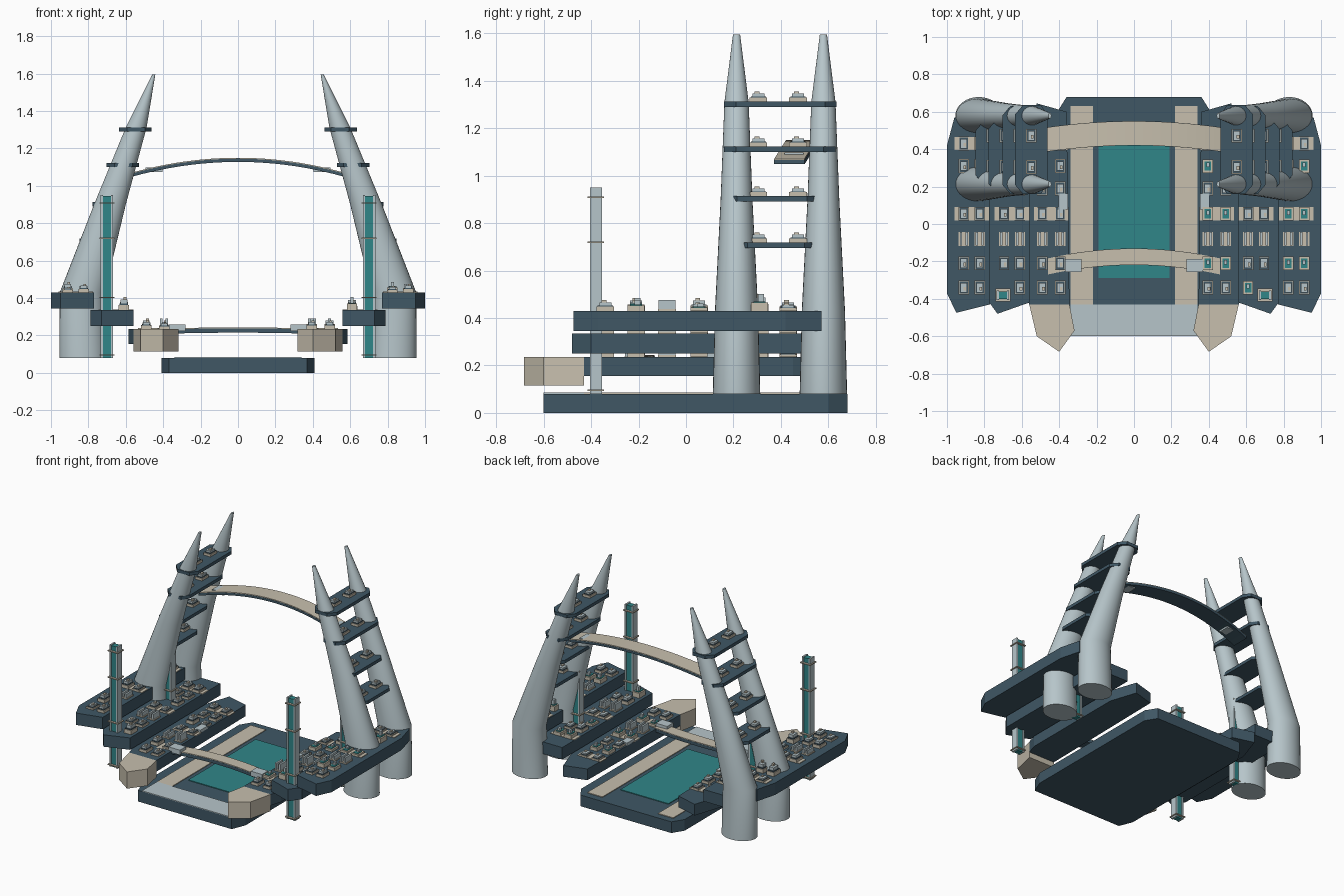
import bpy, bmesh, math, random
from mathutils import Vector, Matrix

if "Cube" in bpy.data.objects:
    bpy.data.objects.remove(bpy.data.objects["Cube"])

random.seed(4)


def material(name, rgb):
    m = bpy.data.materials.new(name)
    m.diffuse_color = (*rgb, 1)
    m.use_nodes = True
    m.node_tree.nodes["Principled BSDF"].inputs["Base Color"].default_value = m.diffuse_color
    return m


SLATE = material("slate", (0.05, 0.095, 0.13))
CREAM = material("cream", (0.57, 0.52, 0.42))
PALE = material("pale_metal", (0.47, 0.56, 0.59))
TEAL = material("teal", (0.03, 0.24, 0.25))


def finish(name, bm, mat):
    bmesh.ops.recalc_face_normals(bm, faces=bm.faces)
    me = bpy.data.meshes.new(name)
    bm.to_mesh(me)
    bm.free()
    ob = bpy.data.objects.new(name, me)
    bpy.context.collection.objects.link(ob)
    me.materials.append(mat)
    return ob


def add_box(bm, x, y, z, sx, sy, sz):
    """Box centred in x and y, resting on z."""
    mat = Matrix.Translation((x, y, z + sz / 2)) @ Matrix.Diagonal((sx, sy, sz, 1))
    bmesh.ops.create_cube(bm, size=1, matrix=mat)


def box(name, mat, *dims):
    bm = bmesh.new()
    add_box(bm, *dims)
    return finish(name, bm, mat)


def loft(name, rings, mat):
    """Skin closed rings of points and cap both ends."""
    bm = bmesh.new()
    rows = [[bm.verts.new(p) for p in r] for r in rings]
    n = len(rows[0])
    for a, b in zip(rows, rows[1:]):
        for i in range(n):
            bm.faces.new((a[i], a[(i + 1) % n], b[(i + 1) % n], b[i]))
    bm.faces.new(rows[0])
    bm.faces.new(rows[-1])
    return finish(name, bm, mat)


def prism(name, outline, z0, z1, mat, side=1):
    return loft(name, [[(x * side, y, z) for x, y in outline] for z in (z0, z1)], mat)


def bridge(name, half, yc, dy, width, zc, dz, thick):
    """Arched ribbon with a dark body and a light deck."""
    for part, lo, hi, w, mat in (("body", -thick, -0.005, width, SLATE),
                                 ("deck", -0.005, 0, width * 0.98, CREAM)):
        rings = []
        for i in range(25):
            t = i / 12 - 1
            y, z = yc - dy * t * t, zc - dz * t * t
            rings.append([(half * t, y + a * w / 2, z + b)
                          for a, b in ((-1, lo), (1, lo), (1, hi), (-1, hi))])
        loft(f"{name}_{part}", rings, mat)


# Base slab, pool and walkways
prism("base_slab", [(-.36, .68), (.36, .68), (.41, .6), (.41, -.5), (.37, -.6),
                    (-.37, -.6), (-.41, -.5), (-.41, .6)], 0, .08, SLATE)
box("front_apron", PALE, 0, -.515, .078, .68, .17, .007)
box("pool", TEAL, 0, .09, .078, .38, .76, .007)
for s in (-1, 1):
    box("pool_walkway", CREAM, s * .28, .1, .078, .12, 1.06, .007)

# Bridges
bridge("high_bridge", .57, .485, .05, .13, 1.15, .08, .022)
bridge("low_bridge", .46, -.175, .052, .088, .243, .008, .028)

# City blocks are gathered into one mesh per colour
city = {m.name: (bmesh.new(), m) for m in (SLATE, CREAM, PALE, TEAL)}


def put(mat, *dims):
    add_box(city[mat.name][0], *dims)


def building(x, y, z, h, kind):
    if kind == 0:      # twin slabs
        put(CREAM, x, y, z, .055, .075, .008)
        for d in (-.015, .015):
            put(PALE, x + d, y, z, .013, .072, h)
    elif kind == 1:    # courtyard with a teal core
        put(CREAM, x, y, z, .055, .072, h * .5)
        put(TEAL, x, y, z, .034, .05, h * .5 + .004)
        put(PALE, x, y + .006, z, .016, .024, h)
    else:              # stepped block
        put(CREAM, x, y, z, .056, .074, h * .4)
        put(SLATE, x, y, z, .046, .064, h * .5)
        put(PALE, x, y, z, .036, .05, h * .8)
        put(CREAM, x + .006, y - .006, z, .014, .02, h)


# Terraces: outline, bottom, top, building columns
TIERS = [
    ("lower_terrace", [(.345, -.43), (.56, -.43), (.585, -.35), (.585, .45),
                       (.52, .645), (.36, .6)], .155, .235, (.395, .49), .57),
    ("middle_terrace", [(.56, -.42), (.73, -.48), (.788, -.4), (.788, .55),
                        (.74, .6), (.56, .6)], .25, .335, (.61, .695), .775),
    ("upper_terrace", [(.77, -.43), (.95, -.475), (1, -.37), (1, .42),
                       (.96, .57), (.77, .57)], .345, .43, (.825, .91), .985),
]
ROWS = (-.34, -.21, -.08, .055, .19, .31, .43)

for s in (-1, 1):
    for t, (name, outline, z0, z1, cols, edge) in enumerate(TIERS):
        prism(name, outline, z0, z1, SLATE, s)
        mid = sum(cols) / 2
        for y in (.055, .43):   # light cross streets
            put(CREAM, s * mid, y, z1 - .002, .185, .07, .006)
        for r, y in enumerate(ROWS):
            for x in cols:
                if (t == 2 and y == .19) or (x == .695 and y in (-.34, .19)):
                    continue    # tower and lift positions
                h = random.choice((.03, .035, .045, .055))
                if t == 1 and y == -.34 or t == 2 and y == .31:
                    h = .07
                kind = 0 if r == 2 else (1 if (r + t) % 2 and s > 0 else 2)
                building(s * x, y, z1, h, kind)

    # Prow block at the end of the lower terrace
    prism("prow_block", [(.345, -.43), (.318, -.57), (.40, -.683), (.52, -.60),
                         (.56, -.43)], .115, .235, CREAM, s)

    # Landing boxes
    box("low_bridge_lobby", PALE, s * .325, -.222, .225, .09, .07, .035)
    box("terrace_lobby", PALE, s * .378, .12, .235, .05, .085, .02)
    box("high_bridge_lobby", PALE, s * .45, .455, 1.075, .09, .08, .022)

    # Leaning towers: axis x, z, radius across x, radius across y
    for y in (.213, .579):
        rings = []
        for cx, z, rx, ry in ((.83, .08, .125, .1), (.833, .43, .12, .091),
                              (.685, .9, .085, .067), (.545, 1.31, .056, .051),
                              (.45, 1.595, .008, .015)):
            rings.append([(s * (cx + rx * math.cos(a)), y + ry * math.sin(a), z)
                          for a in (math.tau * i / 32 for i in range(32))])
        ob = loft("leaning_tower", rings, PALE)
        bpy.ops.object.select_all(action='DESELECT')
        ob.select_set(True)
        bpy.context.view_layer.objects.active = ob
        bpy.ops.object.shade_smooth_by_angle(angle=math.radians(25))

    # Sky platforms between the towers
    for cx, z, ya, yb in ((.76, .695, .21, .55), (.69, .89, .165, .56),
                          (.617, 1.1, .16, .63), (.55, 1.29, .16, .635)):
        w = .087
        prism("sky_platform", [(cx - w, ya + .05), (cx - w * .6, ya), (cx + w * .5, ya),
                               (cx + w, ya + .05), (cx + w, yb - .05), (cx + w * .5, yb),
                               (cx - w * .6, yb), (cx - w, yb - .05)],
              z, z + .023, SLATE, s)
        for y in (.305, .472):
            building(s * cx, y, z + .023, .042, 2)

    # Lift pylons: teal shaft, side plates and collars
    for y in (-.38, .225):
        x = s * .701
        box("lift_shaft", TEAL, x, y, .08, .045, .04, .865)
        for d in (-.027, .027):
            box("lift_side_plate", PALE, x + d, y, .08, .012, .051, .87)
        for z in (.092, .4, .716, .905):
            box("lift_collar", CREAM, x, y, z, .08, .07, .007)

for key, (bm, mat) in city.items():
    finish(f"city_blocks_{key}", bm, mat)
